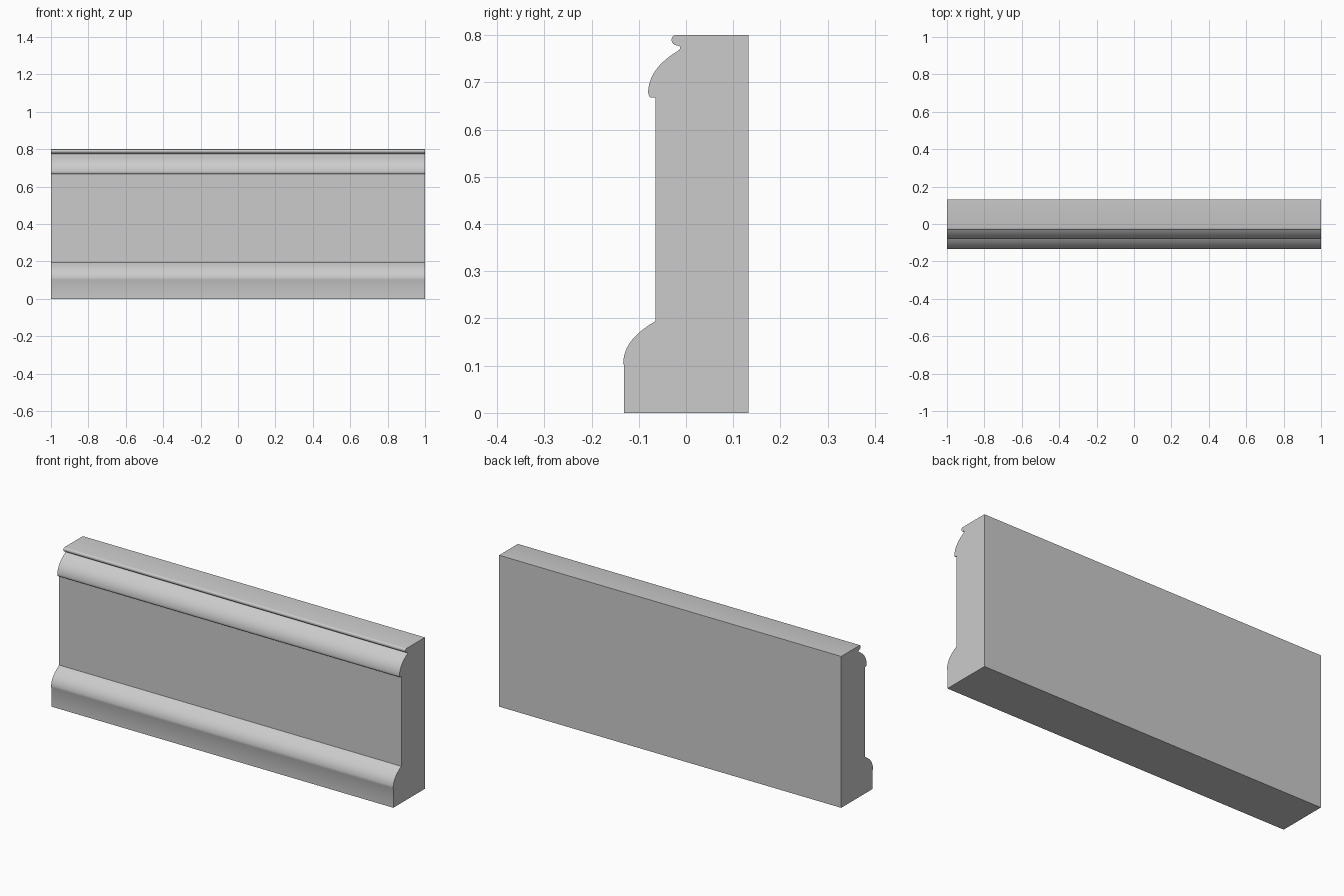
import bpy
import bmesh
import math
from mathutils import Vector
from mathutils.geometry import interpolate_bezier

cube = bpy.data.objects.get("Cube")
if cube:
    bpy.data.objects.remove(cube, do_unlink=True)

HALF_LENGTH = 1.0
BACK, FACE, PLINTH = 0.132, -0.065, -0.131
HEIGHT = 0.8

grey = bpy.data.materials.new("plain grey")
grey.use_nodes = True
colour = (0.6, 0.6, 0.6, 1)
grey.diffuse_color = colour
grey.node_tree.nodes["Principled BSDF"].inputs["Base Color"].default_value = colour


def curve(start, handle_a, handle_b, end, steps=10):
    """Points of one rounded stretch of the profile, as (y, z)."""
    pts = [Vector((y, z, 0)) for y, z in (start, handle_a, handle_b, end)]
    return [(p.x, p.y) for p in interpolate_bezier(*pts, steps)]


# Cross-section: plinth, lower roll, flat face, upper roll, top bead
profile = [(BACK, 0), (PLINTH, 0), (PLINTH, 0.1)]
profile += curve((-0.133, 0.105), (-0.132, 0.145), (-0.104, 0.171), (FACE, 0.194), 14)
profile += [(FACE, 0.668)]
profile += curve((-0.074, 0.668), (-0.078, 0.668), (-0.081, 0.675), (-0.08, 0.683), 6)
profile += curve((-0.08, 0.683), (-0.077, 0.72), (-0.051, 0.746), (-0.018, 0.766), 14)[1:]
profile += curve((-0.018, 0.766), (-0.01, 0.771), (-0.01, 0.777), (-0.018, 0.778), 6)[1:]
profile += curve((-0.018, 0.778), (-0.034, 0.778), (-0.034, 0.8), (-0.022, HEIGHT), 9)[1:]
profile += [(BACK, HEIGHT)]

# Sweep the cross-section along x
bm = bmesh.new()
end_cap = bm.faces.new([bm.verts.new((-HALF_LENGTH, y, z)) for y, z in profile])
swept = bmesh.ops.extrude_face_region(bm, geom=[end_cap], use_keep_orig=True)
far_verts = [g for g in swept["geom"] if isinstance(g, bmesh.types.BMVert)]
bmesh.ops.translate(bm, verts=far_verts, vec=(2 * HALF_LENGTH, 0, 0))
bmesh.ops.recalc_face_normals(bm, faces=bm.faces)

mesh = bpy.data.meshes.new("baseboard_moulding")
bm.to_mesh(mesh)
bm.free()
mesh.materials.append(grey)
board = bpy.data.objects.new("baseboard_moulding", mesh)
bpy.context.collection.objects.link(board)

# Smooth rolls with crisp edges
bpy.ops.object.select_all(action='DESELECT')
board.select_set(True)
bpy.context.view_layer.objects.active = board
bpy.ops.object.shade_smooth_by_angle(angle=math.radians(35))
